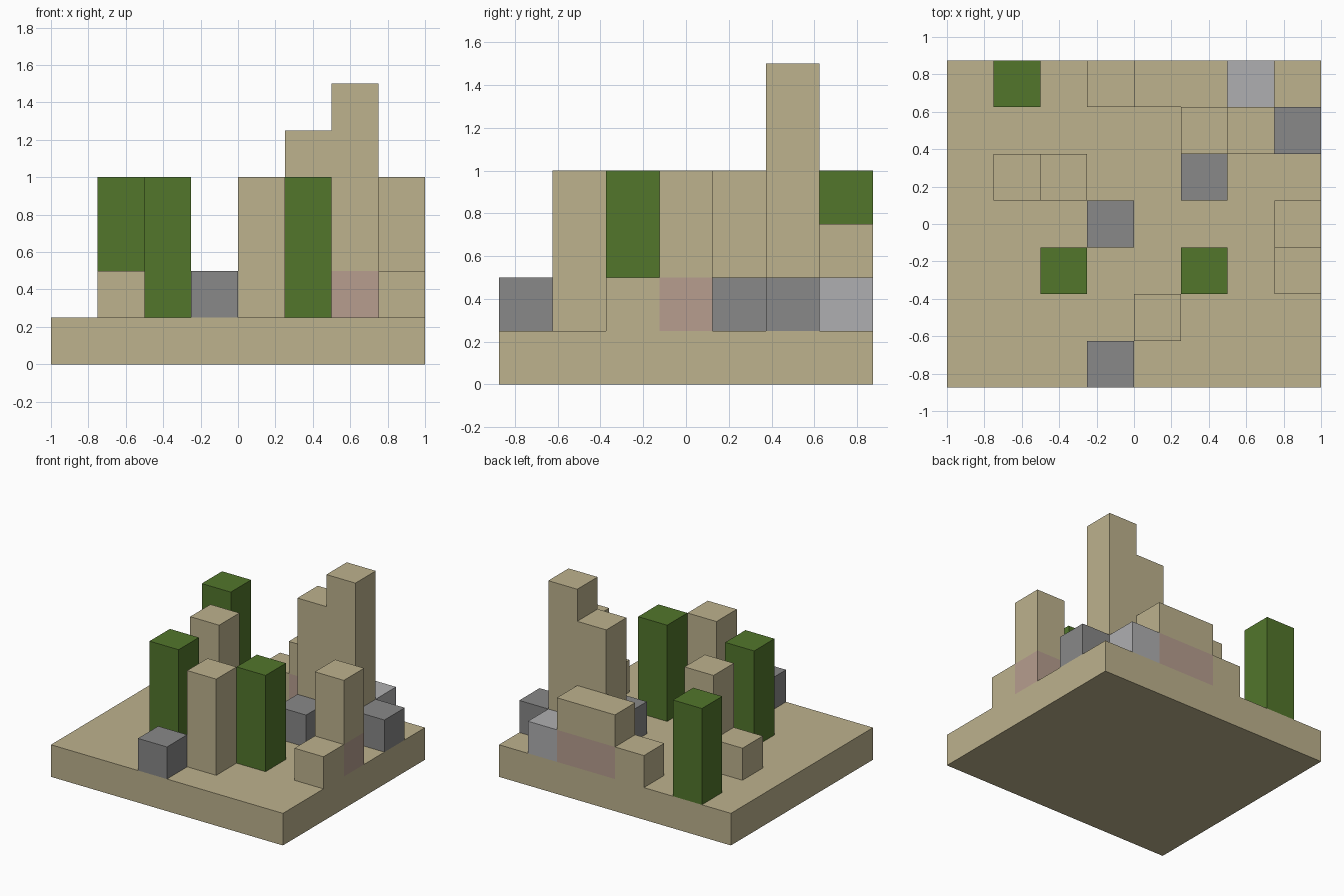
import bpy
import bmesh
from mathutils import Matrix, Vector

cube = bpy.data.objects.get("Cube")
if cube:
    bpy.data.objects.remove(cube, do_unlink=True)

CELL = 0.25          # every part sits on an 8 x 7 grid of cells
COLS, ROWS = 8, 7


def make_material(name, rgb):
    """Flat colour given as sRGB bytes, stored as linear values."""
    lin = [(c / 255 / 12.92) if c < 11 else ((c / 255 + 0.055) / 1.055) ** 2.4 for c in rgb]
    mat = bpy.data.materials.new(name)
    mat.use_nodes = True
    mat.diffuse_color = (*lin, 1)
    mat.node_tree.nodes["Principled BSDF"].inputs["Base Color"].default_value = (*lin, 1)
    return mat


sand = make_material("sand", (189, 178, 141))
green = make_material("leaf green", (82, 118, 43))
grey = make_material("stone grey", (136, 136, 136))
pale = make_material("pale grey", (175, 175, 177))
pink = make_material("dusty pink", (183, 158, 143))


def block(name, col, row, levels, mat, wide=1, deep=1, bottom=1, foot=None):
    """Box of whole cells; an optional foot colours its lowest level."""
    lo = Vector((col - COLS / 2, row - ROWS / 2, bottom)) * CELL
    size = Vector((wide, deep, levels)) * CELL
    bm = bmesh.new()
    bmesh.ops.create_cube(bm, size=1, matrix=Matrix.Translation(lo + size / 2) @ Matrix.Diagonal((*size, 1)))
    mesh = bpy.data.meshes.new(name)
    mesh.materials.append(mat)
    if foot:
        cut = lo.z + CELL
        bmesh.ops.bisect_plane(bm, geom=bm.verts[:] + bm.edges[:] + bm.faces[:],
                               plane_co=(0, 0, cut), plane_no=(0, 0, 1))
        mesh.materials.append(foot)
        for face in bm.faces:
            face.material_index = int(face.calc_center_median().z < cut)
    bm.to_mesh(mesh)
    bm.free()
    obj = bpy.data.objects.new(name, mesh)
    bpy.context.scene.collection.objects.link(obj)
    return obj


# Ground slab
block("ground_slab", 0, 0, 1, sand, COLS, ROWS, bottom=0)

# Green pillars
for col, row in ((1, 6), (2, 2), (5, 2)):
    block("green_pillar", col, row, 3, green)

# Low stones
for col, row in ((3, 0), (3, 3), (5, 4), (7, 5)):
    block("grey_stone", col, row, 1, grey)
block("pale_stone", 6, 6, 1, pale)

# Sand pillars and low sand cubes
for col, row in ((2, 4), (4, 1)):
    block("sand_pillar", col, row, 3, sand)
for col, row in ((1, 4), (3, 6), (7, 2)):
    block("sand_cube", col, row, 1, sand)

# Sand blocks with a pink foot
block("side_pillar", 7, 3, 3, sand, foot=pink)
block("back_wall", 4, 6, 2, sand, wide=2, foot=pink)
block("tower_low", 5, 5, 4, sand, foot=pink)
block("tower_high", 6, 5, 5, sand, foot=pink)
